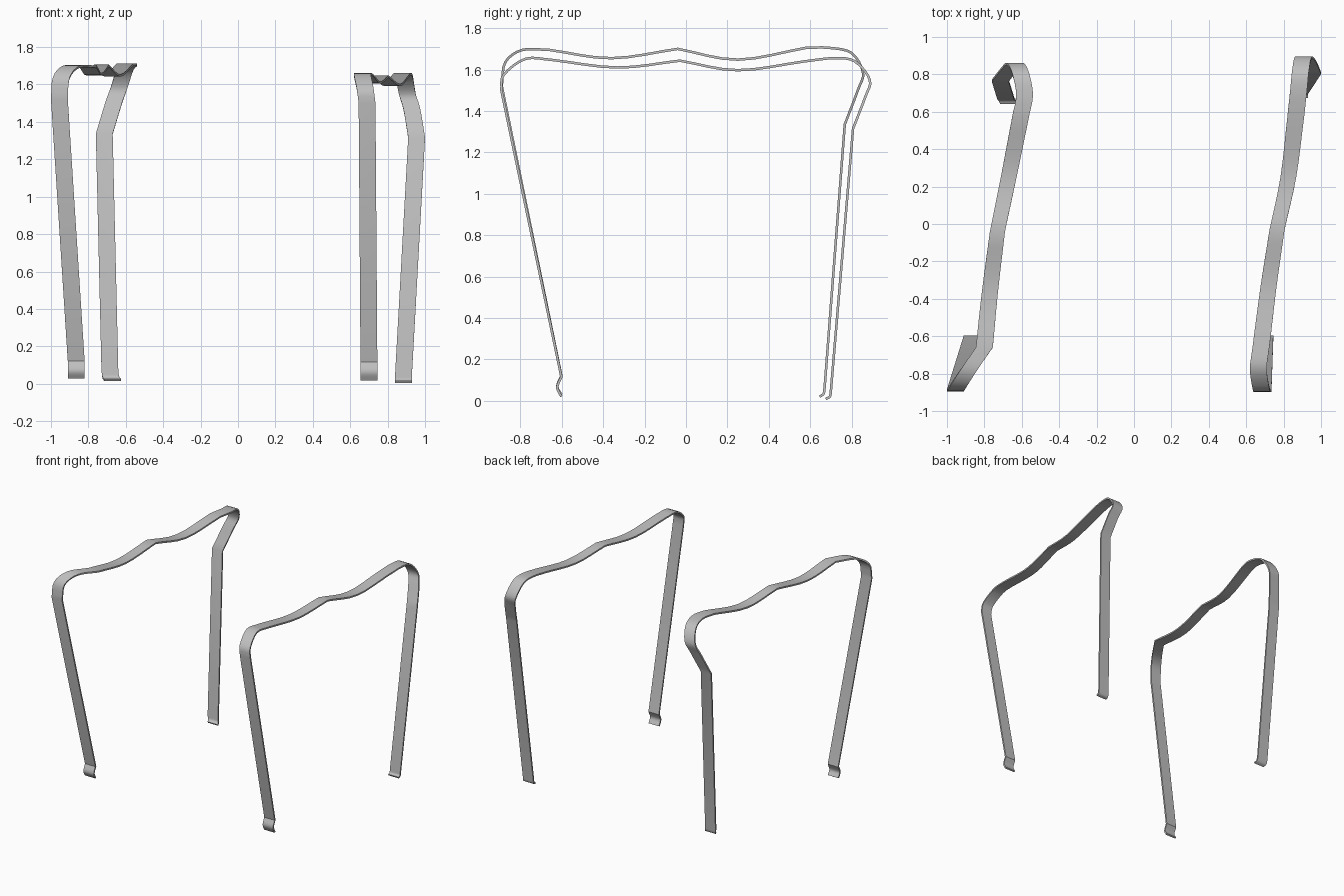
import bpy
import bmesh
import math
from mathutils import Vector

THICKNESS = 0.012
LEG_WIDTH = 0.09
STEPS = 4

default_cube = bpy.data.objects.get("Cube")
if default_cube:
    bpy.data.objects.remove(default_cube, do_unlink=True)

# Single plain metal colour
steel = bpy.data.materials.new("grey_steel")
steel.use_nodes = True
grey = (0.52, 0.52, 0.52, 1)
steel.diffuse_color = grey
steel.node_tree.nodes["Principled BSDF"].inputs["Base Color"].default_value = grey


def smooth_run(points):
    """Rounded path through the points; a run of two stays straight."""
    if len(points) == 2:
        return points
    before = 2 * points[0] - points[1]
    after = 2 * points[-1] - points[-2]
    padded = [before] + points + [after]
    path = []
    for a, b, c, d in zip(padded, padded[1:], padded[2:], padded[3:]):
        for step in range(STEPS):
            t = step / STEPS
            tangent_in, tangent_out = (c - a) / 2, (d - b) / 2
            cubic = 2 * (b - c) + tangent_in + tangent_out
            square = 3 * (c - b) - 2 * tangent_in - tangent_out
            path.append(b + tangent_in * t + square * t ** 2 + cubic * t ** 3)
    return path + [points[-1]]


def join_runs(runs):
    """Chain the runs, each starting where the previous one ended."""
    path = []
    for run in runs:
        points = [Vector(point) for point in run]
        if path:
            points = [path[-1]] + points
            path.pop()
        path += smooth_run(points)
    return path


def side_direction(a, b):
    """Unit normal of a segment in the side plane."""
    return Vector((0, a.z - b.z, b.y - a.y)).normalized()


def build_strip(name, runs):
    """Flat bar swept along a path, its width always lying along x."""
    path = join_runs(runs)
    bm = bmesh.new()
    rings = []
    last = len(path) - 1
    for i, centre in enumerate(path):
        normal_in = side_direction(path[max(i - 1, 0)], path[max(i, 1)])
        normal_out = side_direction(path[min(i, last - 1)], path[min(i + 1, last)])
        mitre = (normal_in + normal_out).normalized()
        offset = mitre * THICKNESS / 2 / max(mitre.dot(normal_in), 0.5)
        # The top rail is slightly narrower around its middle
        narrowing = 0.01 * max(0, 1 - abs(centre.y) / 0.6)
        half = Vector(((LEG_WIDTH - narrowing) / 2, 0, 0))
        corners = (half + offset, offset - half, -half - offset, half - offset)
        rings.append([bm.verts.new(centre + corner) for corner in corners])
    for ring, following in zip(rings, rings[1:]):
        for k in range(4):
            n = (k + 1) % 4
            bm.faces.new((ring[k], ring[n], following[n], following[k]))
    bm.faces.new(rings[0])
    bm.faces.new(reversed(rings[-1]))
    bmesh.ops.recalc_face_normals(bm, faces=bm.faces)

    mesh = bpy.data.meshes.new(name)
    bm.to_mesh(mesh)
    bm.free()
    mesh.materials.append(steel)
    strip = bpy.data.objects.new(name, mesh)
    bpy.context.collection.objects.link(strip)
    bpy.ops.object.select_all(action="DESELECT")
    strip.select_set(True)
    bpy.context.view_layer.objects.active = strip
    bpy.ops.object.shade_smooth_by_angle(angle=math.radians(30))
    return strip


# Right strip: the taller one, leaning inwards at the back
right_front_foot = [(-.865, -.602, .03), (-.865, -.622, .07), (-.865, -.602, .12)]
right_front_leg = [(-.955, -.89, 1.52)]
right_front_bend = [(-.945, -.873, 1.635), (-.89, -.79, 1.695), (-.8, -.66, 1.695)]
right_front_dip = [(-.77, -.36, 1.655), (-.73, -.04, 1.7)]
right_back_dip = [(-.67, .25, 1.648), (-.605, .58, 1.705)]
right_back_bend = [(-.585, .69, 1.705), (-.605, .8, 1.68), (-.635, .855, 1.585),
                   (-.665, .83, 1.5), (-.715, .767, 1.335)]
right_back_leg = [(-.685, .67, .07)]
right_back_foot = [(-.68, .665, .035), (-.67, .645, .02)]

build_strip("right_strip", [
    right_front_foot, right_front_leg, right_front_bend, right_front_dip,
    right_back_dip, right_back_bend, right_back_leg, right_back_foot])

# Left strip: the lower one, flaring outwards at the back
left_front_foot = [(.7, -.602, .02), (.7, -.622, .065), (.7, -.602, .115)]
left_front_leg = [(.69, -.892, 1.5)]
left_front_bend = [(.68, -.88, 1.575), (.665, -.775, 1.652), (.68, -.65, 1.647)]
left_front_dip = [(.72, -.33, 1.61), (.765, -.03, 1.643)]
left_back_dip = [(.825, .25, 1.597), (.865, .575, 1.64)]
left_back_bend = [(.88, .715, 1.655), (.89, .815, 1.64), (.905, .888, 1.55),
                  (.93, .865, 1.465), (.955, .807, 1.315)]
left_back_leg = [(.885, .7, .05)]
left_back_foot = [(.885, .695, .02), (.885, .675, .01)]

build_strip("left_strip", [
    left_front_foot, left_front_leg, left_front_bend, left_front_dip,
    left_back_dip, left_back_bend, left_back_leg, left_back_foot])
